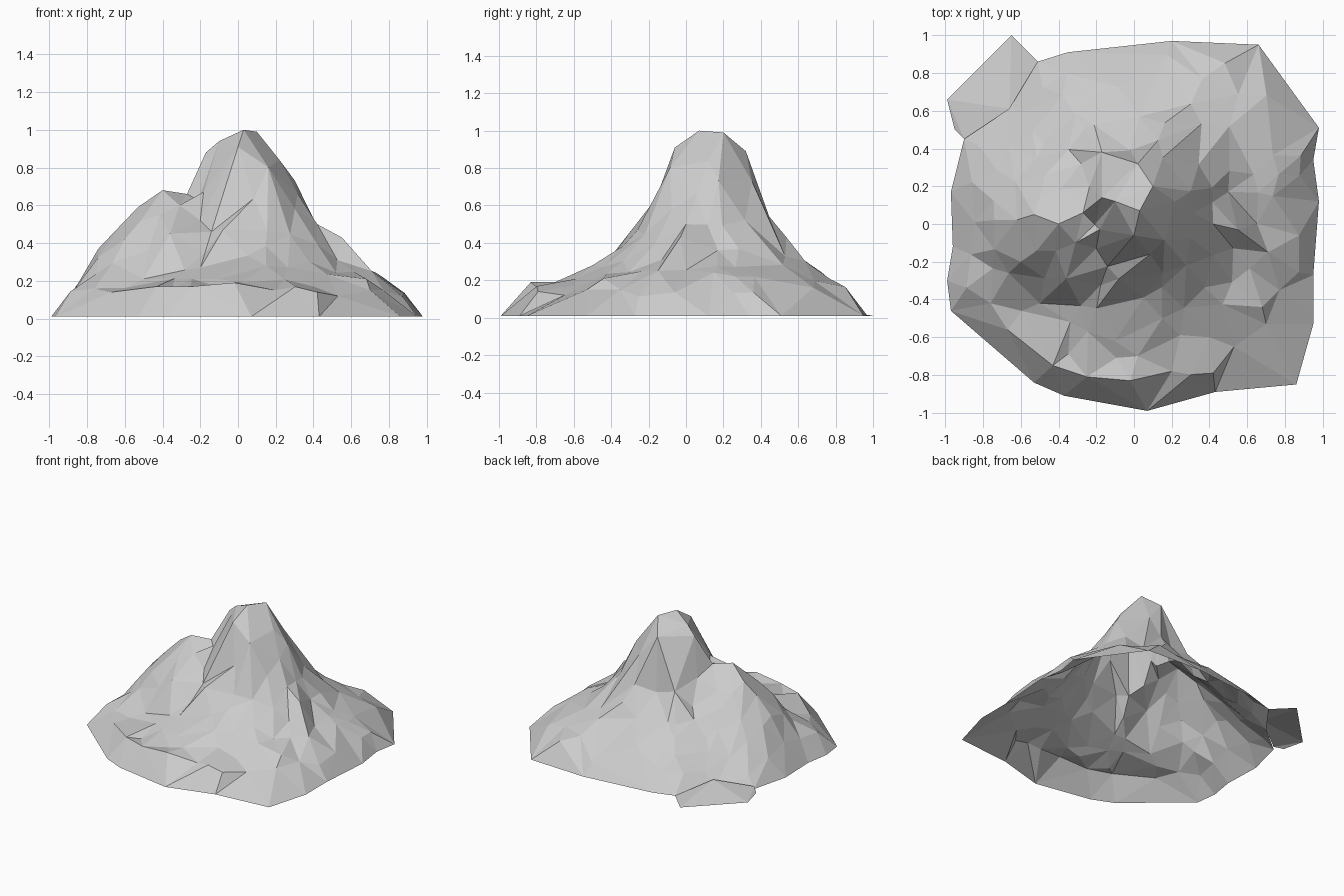
import bpy, random
from math import hypot
from mathutils import Vector
from mathutils.geometry import delaunay_2d_cdt

random.seed(4)
cube = bpy.data.objects.get("Cube")
if cube:
    bpy.data.objects.remove(cube, do_unlink=True)

rock = bpy.data.materials.new("grey rock")
rock.use_nodes = True
rock_colour = (0.6, 0.6, 0.6, 1)
rock.diffuse_color = rock_colour
rock.node_tree.nodes["Principled BSDF"].inputs["Base Color"].default_value = rock_colour

FOOT = 0.01
CENTRE = Vector((0, 0.05))


def make_object(name, verts, faces):
    mesh = bpy.data.meshes.new(name)
    mesh.from_pydata(verts, [], faces)
    mesh.materials.append(rock)
    obj = bpy.data.objects.new(name, mesh)
    bpy.context.collection.objects.link(obj)
    return obj


def interpolate(profile, distance):
    """Height at a distance along a list of (distance, height) pairs."""
    for (d0, h0), (d1, h1) in zip(profile, profile[1:]):
        if distance <= d1:
            return h0 + (h1 - h0) * (distance - d0) / (d1 - d0)
    return profile[-1][1]


# Slope profiles of the main peak and the lower western peak
main_profile = [(0, 1), (.1, .99), (.2, .89), (.29, .62), (.38, .48),
                (.5, .35), (.62, .26), (.75, .2), (.95, .14)]
west_profile = [(0, .68), (.13, .59), (.34, .37), (.5, .17), (.7, 0)]


def rim_slope(point):
    """Steepness of the foot: gentle at the back and east, steep elsewhere."""
    if point.y > .4 and point.x < .45:
        return 1
    if point.x > .5 and -.6 < point.y < .2:
        return 1.25
    return 1.5


def terrain_height(point, scale):
    main = interpolate(main_profile, hypot(point.x - .05, point.y - .12))
    dy = point.y * (1.2 if point.y < 0 else 1)
    west = interpolate(west_profile, hypot(point.x + .4, dy))
    rim = FOOT + rim_slope(point) * (1 - scale)
    return min(max(main, west, .16), rim)


def in_front_apron(point):
    """Broad plain facets at the front edge and its two corners."""
    return point.y < -.8 or (abs(point.x) > .45 and point.y < -.52)


# Foot of the mountain, running clockwise from the back
foot = [Vector(p) for p in (
    (-.51, .86), (-.35, .91), (.2, .97), (.66, .95), (.98, .51), (.95, .34),
    (.98, .12), (.95, -.27), (.95, -.53), (.86, -.85), (.43, -.89),
    (.07, -.99), (-.37, -.91), (-.53, -.84), (-.97, -.46), (-.99, -.3),
    (-.96, -.12), (-.97, .17), (-.9, .45), (-.68, .63))]

# Landmarks that shape the summits, ridges, notch and benches
landmarks = [Vector(p) for p in (
    # main summit
    (.03, .07, 1), (.1, .2, .99), (-.1, .12, .94), (-.17, .14, .88),
    (.02, .32, .89), (0, -.06, .91), (.22, .12, .84),
    # western summit, saddle, crack and gully
    (-.4, 0, .68), (-.27, .06, .66), (-.53, .05, .59), (-.2, -.13, .52),
    (-.31, -.1, .6), (-.6, -.2, .42), (-.74, .02, .37), (-.36, -.29, .45),
    (-.28, .32, .43),
    # notch and ledge on the back
    (-.02, .39, .5), (-.17, .38, .54), (.03, .57, .35), (-.23, .68, .24),
    # eastern ridge and scoop
    (.42, 0, .5), (.55, -.03, .43), (.71, -.15, .25), (.7, -.53, .15),
    (.68, -.44, .21), (.5, .17, .36), (.77, -.35, .15),
    # front spur and benches
    (-.08, -.29, .47), (-.1, -.62, .21), (.15, -.5, .28), (.02, -.7, .19),
    (.2, -.78, .15), (.42, -.79, .14), (.53, -.65, .12), (.4, -.6, .17),
    # front rim
    (-.02, -.83, .19), (-.25, -.81, .17), (-.43, -.75, .17),
    (-.67, -.56, .14), (-.76, -.42, .16), (-.5, -.42, .21))]


def ring_point(t, scale):
    """Point a fraction t around the foot, drawn in towards the centre."""
    place = (t % 1) * len(foot)
    i = int(place)
    edge = foot[i].lerp(foot[(i + 1) % len(foot)], place - i)
    return CENTRE.lerp(edge, scale)


# Mountain: foot, landmarks and loosely scattered rings of slope points
points = [Vector((p.x, p.y, FOOT)) for p in foot] + landmarks
for ring_scale, count in ((.9, 22), (.78, 24), (.66, 22), (.54, 20),
                          (.42, 18), (.31, 14), (.2, 10)):
    for k in range(count):
        scale = ring_scale + random.uniform(-.025, .025)
        p = ring_point((k + random.uniform(-.3, .3)) / count, scale)
        if in_front_apron(p):
            continue
        if all((p - q.xy).length > .085 for q in landmarks):
            z = terrain_height(p, scale) + random.uniform(-.012, .012)
            points.append(Vector((p.x, p.y, z)))

flat, _, faces, source, _, _ = delaunay_2d_cdt(
    [p.xy for p in points], [], [list(range(len(foot)))[::-1]], 1, 1e-5)
verts = [(p.x, p.y, points[src[0]].z if src else FOOT)
         for p, src in zip(flat, source)]
make_object("mountain", verts, faces)

# Folded slab of rock jutting from the back corner
make_object("corner_slab",
            [(-.99, .66, FOOT), (-.65, 1, FOOT), (-.51, .86, FOOT),
             (-.66, .61, .08), (-.9, .45, .03), (-.95, .5, FOOT)],
            [(0, 3, 1), (1, 3, 2), (0, 5, 4), (0, 4, 3)])
